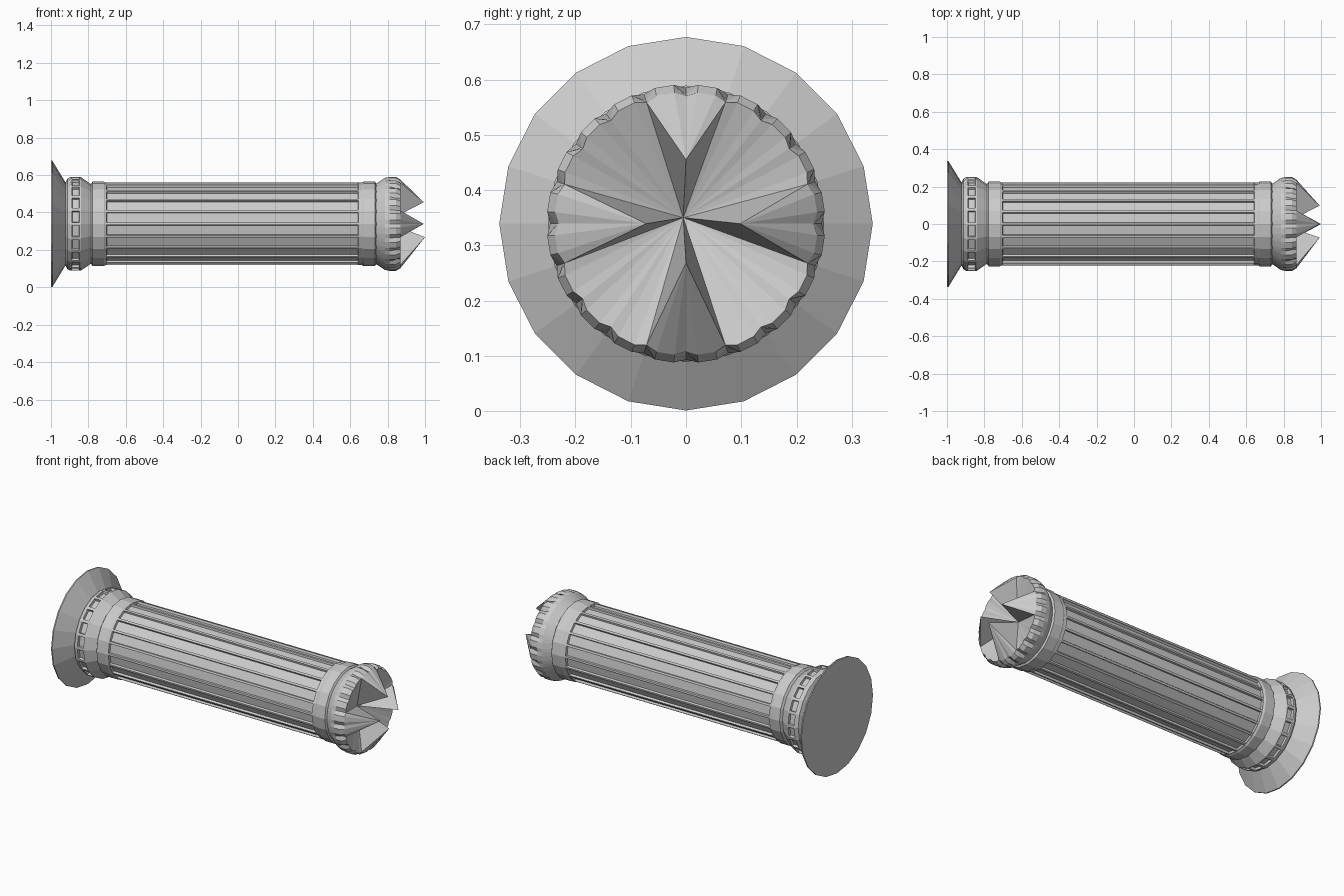
import bpy, bmesh, math

if "Cube" in bpy.data.objects:
    bpy.data.objects.remove(bpy.data.objects["Cube"])

CZ = 0.339      # height of the column axis
SIDES = 20


def axis_point(x, r, deg):
    a = math.radians(deg)
    return (x, r * math.sin(a), CZ + r * math.cos(a))


def skin(bm, rings):
    """Bridge consecutive vertex rings with quads."""
    bands = []
    for a, b in zip(rings, rings[1:]):
        n = len(a)
        bands.append([bm.faces.new((a[i], a[(i + 1) % n], b[(i + 1) % n], b[i]))
                      for i in range(n)])
    return bands


def finish(bm, name):
    bmesh.ops.recalc_face_normals(bm, faces=bm.faces[:])
    me = bpy.data.meshes.new(name)
    bm.to_mesh(me)
    bm.free()
    ob = bpy.data.objects.new(name, me)
    bpy.context.collection.objects.link(ob)
    return ob


def turned(name, profile, panel_band=None, thickness=0.0, depth=0.0):
    """Revolve (x, radius) pairs; optionally sink panels into one band."""
    bm = bmesh.new()
    rings = [[bm.verts.new(axis_point(x, r, i * 360 / SIDES)) for i in range(SIDES)]
             for x, r in profile]
    bands = skin(bm, rings)
    bm.faces.new(rings[0])
    bm.faces.new(rings[-1])
    bmesh.ops.recalc_face_normals(bm, faces=bm.faces[:])
    if panel_band is not None:
        faces = bands[panel_band]
        bmesh.ops.inset_individual(bm, faces=faces, thickness=thickness, depth=0)
        bmesh.ops.inset_individual(bm, faces=faces, thickness=0.004, depth=-depth)
    return finish(bm, name)


# flared foot with a ring of square sunken panels
turned("base", [(-1, .338), (-.993, .338), (-.922, .222), (-.912, .243), (-.897, .25),
                (-.84, .25), (-.785, .212), (-.77, .205)], 4, .012, .014)

# fluted shaft
turned("fluted_shaft", [(-.75, .221), (-.71, .221), (.65, .221), (.70, .221)], 1, .009, .012)

# collars at both ends of the shaft
for name, s, off in (("base_collar", 1, 0), ("top_collar", -1, -.045)):
    turned(name, [(s * x + off, r) for x, r in
                  ((-.787, .212), (-.777, .226), (-.717, .226), (-.705, .219))])

# notched capital with a hollow, broken end and four spikes
bm = bmesh.new()
N = SIDES * 3
angles = [18 * (i // 3) + (0, 5, 13)[i % 3] for i in range(N)]
# each ring: x, ridge radius, groove radius
sections = [(.72, .205, .205), (.735, .212, .212), (.785, .246, .246),
            (.81, .252, .246), (.845, .252, .234), (.868, .238, .231)]
rings = [[bm.verts.new(axis_point(x, groove if i % 3 == 0 else ridge, a))
          for i, a in enumerate(angles)] for x, ridge, groove in sections]
skin(bm, rings)
bm.faces.new(rings[0])
rim = rings[-1]
centre = bm.verts.new((.79, -.005, .35))
tips = [bm.verts.new(p) for p in ((.993, 0, .455), (.993, .098, CZ),
                                  (1, 0, .268), (.993, -.072, CZ))]
for i in range(N):
    quarter, local = divmod((i + 3) % N, 15)
    apex = tips[quarter] if local < 6 else centre
    bm.faces.new((rim[i], rim[(i + 1) % N], apex))
    if local in (0, 6):
        bm.faces.new((tips[quarter], rim[i], centre))
finish(bm, "broken_capital")
